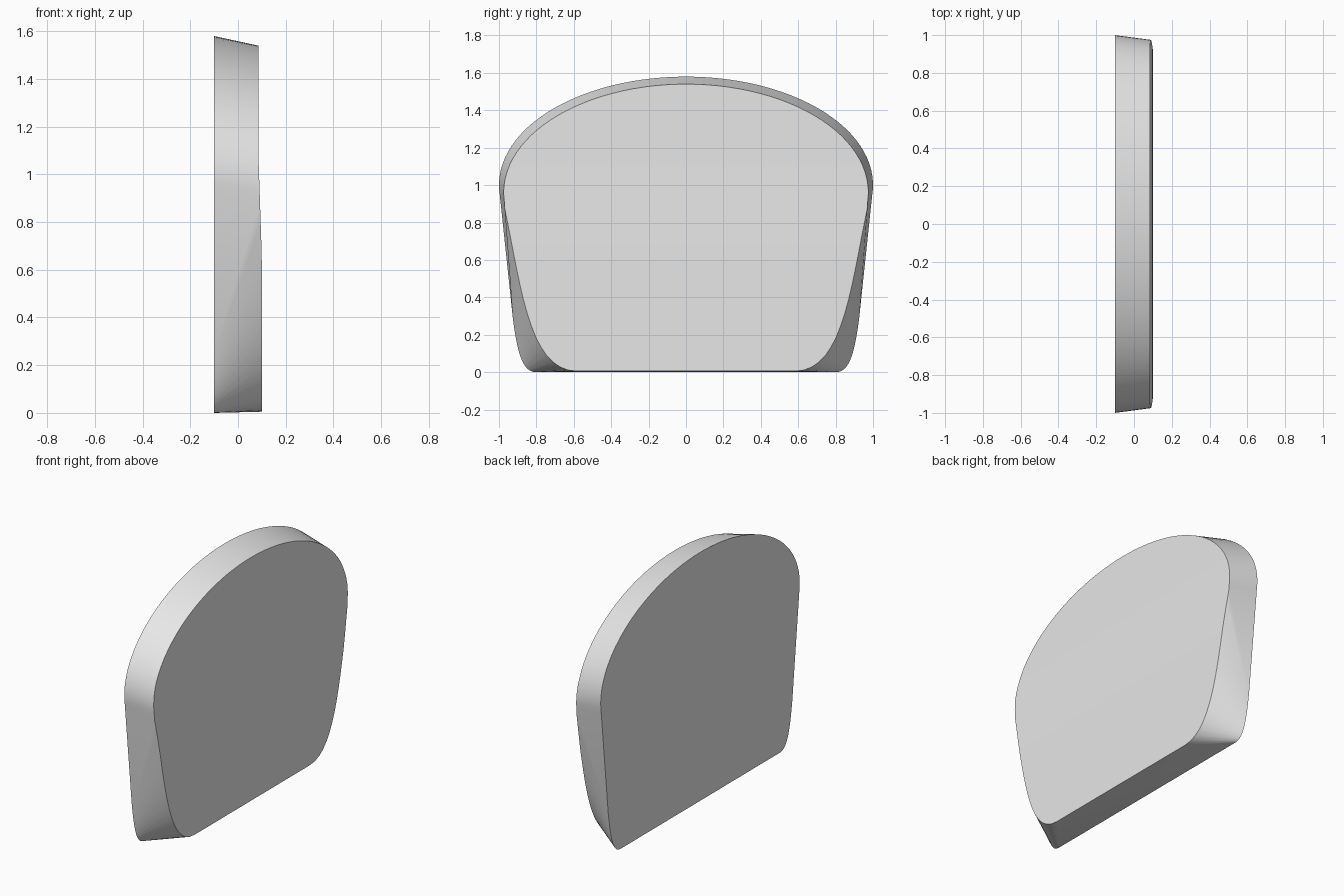
import bpy
import bmesh
from math import sin, cos, pi, radians
from mathutils import Vector
from mathutils.geometry import interpolate_bezier

cube = bpy.data.objects.get("Cube")
if cube:
    bpy.data.objects.remove(cube)

ARC, CORNER = 28, 16


def half_outline(width, centre, rise, corner):
    """Right half of an outline, as (y, z), from the crown to the base."""
    sweep = pi / 2 + 0.1
    pts = [(width * sin(sweep * i / ARC), centre + rise * cos(sweep * i / ARC))
           for i in range(ARC + 1)]
    curve = interpolate_bezier(*[Vector(p) for p in corner], CORNER)
    return pts + [(p.x, p.y) for p in curve]


def front_x(z):
    """The front face leans back slightly towards the crown."""
    return 0.085 + 0.015 * min(max((1.1 - z) / 0.45, 0), 1)


# Outlines of the wide back face and the narrower front face
back = half_outline(1.0, 1.0, 0.58, [(0.925, 0.28), (0.90, 0.10), (0.875, 0), (0.80, 0)])
front = half_outline(0.975, 0.96, 0.58, [(0.97, 0.88), (0.88, 0.45), (0.84, 0.005), (0.58, 0.005)])

bm = bmesh.new()


def loop(half, depth):
    """Closed ring of vertices: one half, then its mirror image."""
    ring = half + [(-y, z) for y, z in reversed(half[1:])]
    return [bm.verts.new((depth(z), y, z)) for y, z in ring]


back_ring = loop(back, lambda z: -0.1)
front_ring = loop(front, front_x)
count = len(back_ring)

# Rim and underside
for i in range(count):
    j = (i + 1) % count
    bm.faces.new((back_ring[i], back_ring[j], front_ring[j], front_ring[i]))

# Flat back, and front face in level strips
bm.faces.new(back_ring)
bm.faces.new((front_ring[0], front_ring[1], front_ring[-1]))
for i in range(1, len(front) - 1):
    bm.faces.new((front_ring[i], front_ring[i + 1], front_ring[-i - 1], front_ring[-i]))
bmesh.ops.recalc_face_normals(bm, faces=bm.faces)

mesh = bpy.data.meshes.new("backrest_panel")
bm.to_mesh(mesh)
bm.free()
panel = bpy.data.objects.new("backrest_panel", mesh)
bpy.context.collection.objects.link(panel)

# Plain light grey
grey = bpy.data.materials.new("light_grey")
grey.use_nodes = True
colour = (0.8, 0.8, 0.8, 1)
grey.diffuse_color = colour
grey.node_tree.nodes["Principled BSDF"].inputs["Base Color"].default_value = colour
mesh.materials.append(grey)

# Smooth rim, sharp face edges
bpy.ops.object.select_all(action="DESELECT")
panel.select_set(True)
bpy.context.view_layer.objects.active = panel
bpy.ops.object.shade_smooth_by_angle(angle=radians(30))
